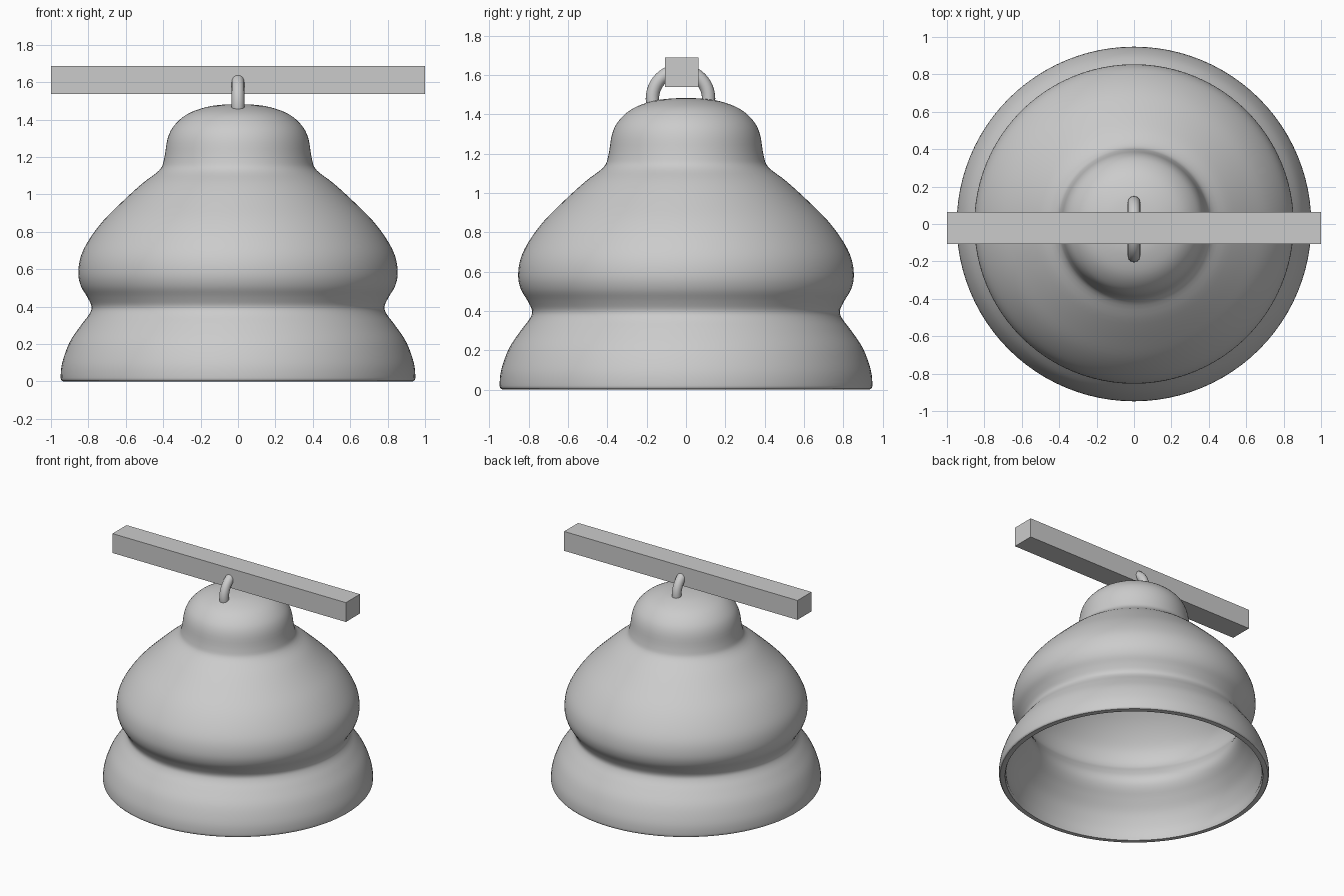
import bpy, bmesh, math
from mathutils import Vector

cube = bpy.data.objects.get("Cube")
if cube:
    bpy.data.objects.remove(cube, do_unlink=True)

grey = bpy.data.materials.new("plain grey")
grey.use_nodes = True
colour = (0.6, 0.6, 0.6, 1)
grey.diffuse_color = colour
grey.node_tree.nodes["Principled BSDF"].inputs["Base Color"].default_value = colour


def smooth_path(points, steps):
    """Catmull-Rom curve through the given profile points."""
    pts = [Vector(p) for p in points]
    pts = [2 * pts[0] - pts[1]] + pts + [2 * pts[-1] - pts[-2]]
    path = []
    for a, b, c, d in zip(pts, pts[1:], pts[2:], pts[3:]):
        for i in range(steps):
            t = i / steps
            path.append(0.5 * (2 * b + (c - a) * t + (2 * a - 5 * b + 4 * c - d) * t**2
                               + (3 * b - a - 3 * c + d) * t**3))
    return path + [pts[-2]]


def finish(obj, name, smooth=True):
    obj.name = obj.data.name = name
    obj.data.materials.append(grey)
    if smooth:
        bpy.ops.object.select_all(action="DESELECT")
        obj.select_set(True)
        bpy.context.view_layer.objects.active = obj
        bpy.ops.object.shade_smooth_by_angle(angle=math.radians(40))


# Bell body: one outer profile (radius, height) and its inward offset
outer = smooth_path([(0.94, 0.002), (0.948, 0.02), (0.94, 0.1), (0.9, 0.21), (0.84, 0.3), (0.795, 0.36),
                     (0.783, 0.4), (0.805, 0.45), (0.84, 0.51), (0.854, 0.58), (0.84, 0.67),
                     (0.795, 0.76), (0.72, 0.86), (0.62, 0.96), (0.51, 1.06), (0.42, 1.13),
                     (0.395, 1.19), (0.376, 1.3), (0.34, 1.37), (0.27, 1.43), (0.17, 1.467),
                     (0.08, 1.48), (0, 1.483)], 4)
wall = 0.05
inner = []
for i, p in enumerate(outer):
    tangent = (outer[min(i + 1, len(outer) - 1)] - outer[max(i - 1, 0)]).normalized()
    q = p + Vector((-tangent.y, tangent.x)) * wall
    inner.append(Vector((max(q.x, 0), max(q.y, 0.002))))
inner[-1].x = 0
rim = [Vector((0.925, 0)), Vector((0.905, 0))]
profile = inner[::-1] + rim[::-1] + outer

bm = bmesh.new()
verts = [bm.verts.new((p.x, 0, p.y)) for p in profile]
edges = [bm.edges.new(pair) for pair in zip(verts, verts[1:])]
bmesh.ops.spin(bm, geom=verts + edges, cent=(0, 0, 0), axis=(0, 0, 1),
               angle=math.tau, steps=96, use_merge=True)
bmesh.ops.remove_doubles(bm, verts=bm.verts, dist=0.0005)
bmesh.ops.recalc_face_normals(bm, faces=bm.faces)
mesh = bpy.data.meshes.new("bell_body")
bm.to_mesh(mesh)
bm.free()
bell = bpy.data.objects.new("bell_body", mesh)
bpy.context.collection.objects.link(bell)
finish(bell, "bell_body")

# Hanging ring through the crown
bpy.ops.mesh.primitive_torus_add(location=(0, -0.028, 1.48), rotation=(0, math.pi / 2, 0),
                                 major_radius=0.143, minor_radius=0.034,
                                 major_segments=48, minor_segments=16)
finish(bpy.context.object, "hanging_ring")

# Square beam the bell hangs from
bpy.ops.mesh.primitive_cube_add(size=1, location=(0, -0.022, 1.613))
beam = bpy.context.object
beam.scale = (2, 0.172, 0.15)
bpy.ops.object.transform_apply(location=False, rotation=False, scale=True)
finish(beam, "support_beam", smooth=False)
